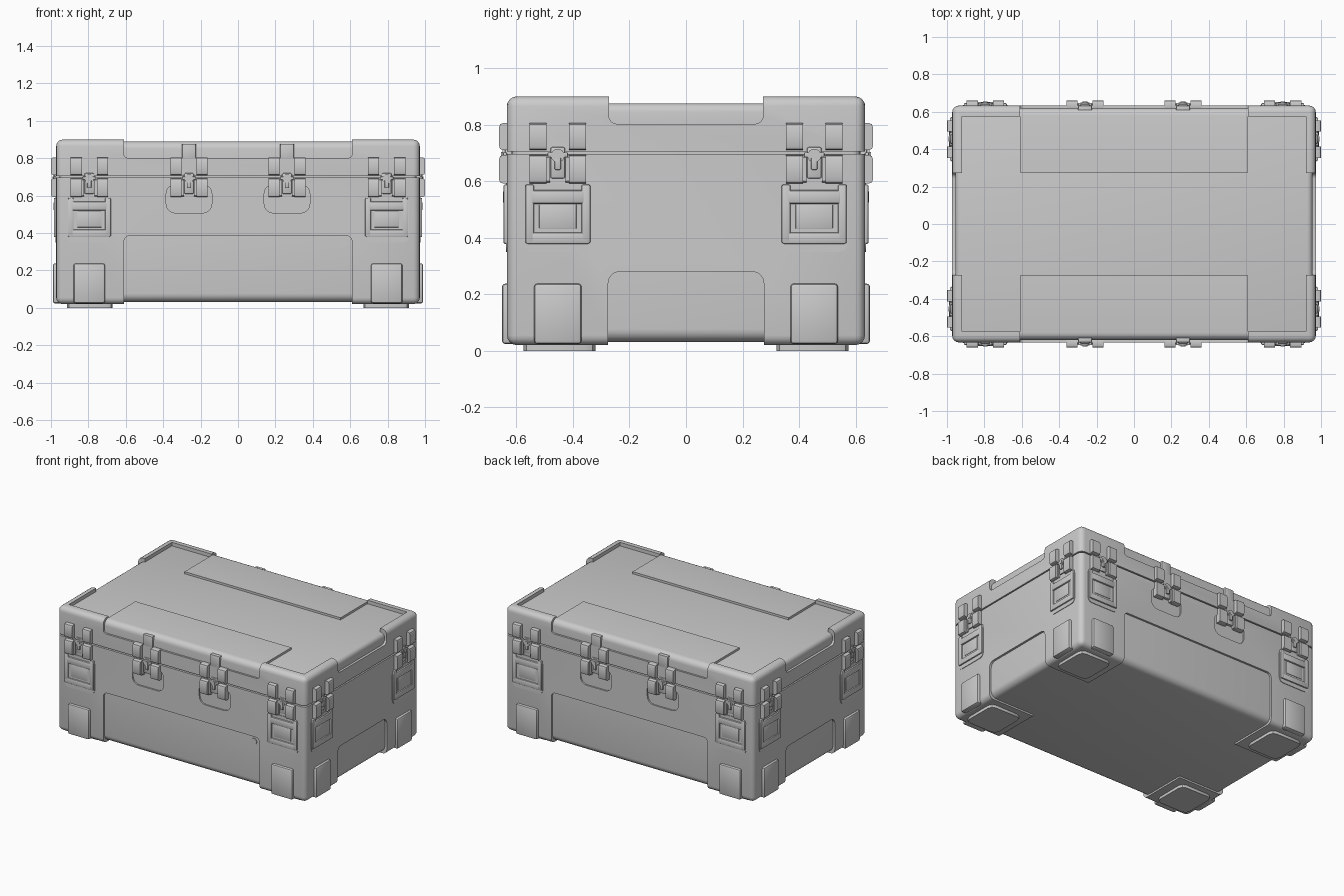
import bpy, bmesh, math
from mathutils import Matrix, Vector

if "Cube" in bpy.data.objects:
    bpy.data.objects.remove(bpy.data.objects["Cube"])


def box(x0, x1, y0, y1, z0, z1, bevel=0, segs=3, axis=None, flat_z=None):
    """Box, bevelled on all edges, or only those along an axis, or all but one flat level."""
    bm = bmesh.new()
    bmesh.ops.create_cube(bm, size=1)
    for v in bm.verts:
        v.co = Vector(((x0 + x1) / 2 + v.co.x * (x1 - x0),
                       (y0 + y1) / 2 + v.co.y * (y1 - y0),
                       (z0 + z1) / 2 + v.co.z * (z1 - z0)))
    if bevel:
        edges = []
        for e in bm.edges:
            a, b = e.verts[0].co, e.verts[1].co
            if axis is not None and abs((a - b)[axis]) < 1e-6:
                continue
            if flat_z is not None and abs(a.z - flat_z) + abs(b.z - flat_z) < 1e-5:
                continue
            edges.append(e)
        bmesh.ops.bevel(bm, geom=edges, offset=bevel, segments=segs, profile=0.5,
                        affect='EDGES', clamp_overlap=True)
    return bm


def wall(u0, u1, w0, w1, z0, z1, bevel=0, segs=2, axis=None):
    """Box in wall coordinates: u along the wall, w outward (-y), z up."""
    return box(u0, u1, -w1, -w0, z0, z1, bevel, segs, axis)


def disc(u, z, r, w0, w1):
    bm = bmesh.new()
    m = Matrix.Translation((u, -(w0 + w1) / 2, z)) @ Matrix.Rotation(math.pi / 2, 4, 'X')
    bmesh.ops.create_cone(bm, cap_ends=True, segments=24, radius1=r, radius2=r,
                          depth=w1 - w0, matrix=m)
    return bm


def make(name, parts):
    mesh = bpy.data.meshes.new(name)
    total = bmesh.new()
    for p in parts:
        tmp = bpy.data.meshes.new("tmp")
        p.to_mesh(tmp)
        p.free()
        total.from_mesh(tmp)
        bpy.data.meshes.remove(tmp)
    bmesh.ops.recalc_face_normals(total, faces=total.faces)
    total.to_mesh(mesh)
    total.free()
    ob = bpy.data.objects.new(name, mesh)
    bpy.context.collection.objects.link(ob)
    return ob


def cut(ob, cutters):
    tools = [make("cutter", [c]) for c in cutters]
    for t in tools:
        t.hide_render = True
        m = ob.modifiers.new("cut", 'BOOLEAN')
        m.operation, m.solver, m.object = 'DIFFERENCE', 'EXACT', t
    bpy.context.view_layer.update()
    ev = ob.evaluated_get(bpy.context.evaluated_depsgraph_get())
    mesh = bpy.data.meshes.new_from_object(ev)
    ob.modifiers.clear()
    ob.data = mesh
    for t in tools:
        bpy.data.objects.remove(t)


def place(ob, spots):
    """Put copies of a part at every (x, y, turn) spot."""
    for i, (x, y, turn) in enumerate(spots):
        o = ob if i == 0 else ob.copy()
        if i:
            bpy.context.collection.objects.link(o)
        o.location = (x, y, 0)
        o.rotation_euler = (0, 0, math.radians(turn))


SX, SY = 0.972, 0.633          # outer half sizes
SEAM = 0.70
sides = (-1, 1)

# Lower shell with shallow panels let into all four walls and the floor
body = make("body_shell", [box(-SX, SX, -SY, SY, 0.02, SEAM - 0.004, 0.035, 4, flat_z=SEAM - 0.004)])
cuts = [box(-0.61, 0.61, -1, 1, -0.2, 0.385, 0.03, 4, axis=1),
        box(-1.2, 1.2, -0.275, 0.275, -0.2, 0.28, 0.04, 4, axis=0)]
for sx in sides:                # finger pockets below the middle latches
    for sy in sides:
        cuts.append(box(sx * 0.262 - 0.122, sx * 0.262 + 0.122,
                        sy * SY - 0.01, sy * SY + 0.01, 0.507, 0.66, 0.05, 4, axis=1))
cut(body, cuts)
make("body_core", [box(-0.957, 0.957, -0.619, 0.619, 0.032, 0.68, 0.045, 5)])
make("seam_gasket", [box(-0.955, 0.955, -0.617, 0.617, 0.66, 0.75, 0.03, 4, axis=2)])

# Lid with raised corner rims
lid = make("lid_shell", [box(-SX, SX, -SY, SY, SEAM + 0.005, 0.90, 0.035, 4, flat_z=SEAM + 0.005)])
cut(lid, [box(-0.61, 0.61, -1, 1, 0.802, 1.1, 0.02, 4, axis=1),
          box(-1.2, 1.2, -0.273, 0.273, 0.802, 1.1, 0.03, 4, axis=0),
          box(-0.92, 0.92, -0.575, 0.575, 0.84, 1.1)])
make("lid_core", [box(-0.955, 0.955, -0.611, 0.611, 0.73, 0.875, 0.03, 4)])
for s, n in ((-1, "front"), (1, "back")):
    p = make("lid_panel_" + n, [box(-0.61, 0.61, min(s * 0.275, s * 0.62), max(s * 0.275, s * 0.62),
                                    0.77, 0.89)])
    # round the outer top edge only
    bm = bmesh.new()
    bm.from_mesh(p.data)
    es = [e for e in bm.edges if all(v.co.z > 0.88 and abs(v.co.y) > 0.5 for v in e.verts)]
    bmesh.ops.bevel(bm, geom=es, offset=0.04, segments=5, profile=0.5, affect='EDGES')
    bm.to_mesh(p.data)
    bm.free()

# Mounting spots on the walls
corner_spots, middle_spots = [], []
for s in sides:
    corner_spots += [(s * 0.795, -SY, 0), (s * 0.795, SY, 180),
                     (SX, s * 0.4535, 90), (-SX, s * 0.4535, -90)]
    middle_spots += [(s * 0.262, -SY, 0), (s * 0.262, SY, 180)]

# Latch ribs: a pair above and a pair below the seam
ribs = []
for s in sides:
    u0, u1 = sorted((s * 0.04, s * 0.10))
    ribs.append(wall(u0, u1, -0.025, 0.028, 0.71, 0.805, 0.013, 2, axis=0))
    ribs.append(wall(u0, u1, -0.025, 0.028, 0.592, 0.692, 0.013, 2, axis=0))
    u0, u1 = sorted((s * 0.028, s * 0.05))
    ribs.append(wall(u0, u1, -0.025, 0.012, 0.595, 0.69, 0.006, 1, axis=0))
place(make("latch_ribs", ribs), corner_spots + middle_spots)

# Turn latch between the ribs
place(make("turn_latch", [
    wall(-0.026, 0.026, -0.02, 0.008, 0.61, 0.72, 0.006),
    disc(0, 0.69, 0.024, 0, 0.016),
    disc(0, 0.69, 0.013, 0.01, 0.021),
    wall(-0.011, 0.011, 0, 0.019, 0.64, 0.69, 0.004),
    wall(-0.036, 0.036, 0, 0.014, 0.684, 0.702, 0.004)]), corner_spots + middle_spots)

# Straps above the middle latches
place(make("latch_strap", [wall(-0.037, 0.037, -0.03, 0.0, 0.79, 0.877, 0.004)]), middle_spots)

# Carry handles: backing plate, frame and grip bar
place(make("carry_handle", [
    wall(-0.119, 0.119, -0.02, 0.004, 0.35, 0.592, 0.03, 3, axis=1),
    wall(-0.115, -0.084, -0.01, 0.013, 0.38, 0.588, 0.006),
    wall(0.084, 0.115, -0.01, 0.013, 0.38, 0.588, 0.006),
    wall(-0.112, 0.112, -0.01, 0.013, 0.378, 0.418, 0.006),
    wall(-0.094, 0.094, -0.01, 0.015, 0.52, 0.568, 0.008),
    wall(-0.066, 0.066, -0.01, 0.007, 0.43, 0.52, 0.004)]), corner_spots)

# Bumper pads low on each corner
place(make("bumper_pad", [wall(-0.084, 0.084, -0.03, 0.018, 0.024, 0.238, 0.012, 2)]), corner_spots)

# Feet
place(make("foot", [box(-0.1225, 0.1225, -0.127, 0.127, 0, 0.05, 0.035, 2, axis=2)]),
      [(a * 0.7925, b * 0.4475, 0) for a in sides for b in sides])

# Pressure valve on the front panel
valve = make("pressure_valve", [disc(0.56, 0.345, 0.022, 0, 0.024)])
valve.location.y = -0.60

# Smooth shading with crisp edges
bpy.ops.object.select_all(action='DESELECT')
for o in bpy.context.scene.objects:
    o.select_set(True)
    bpy.context.view_layer.objects.active = o
bpy.ops.object.shade_smooth_by_angle(angle=math.radians(35))
